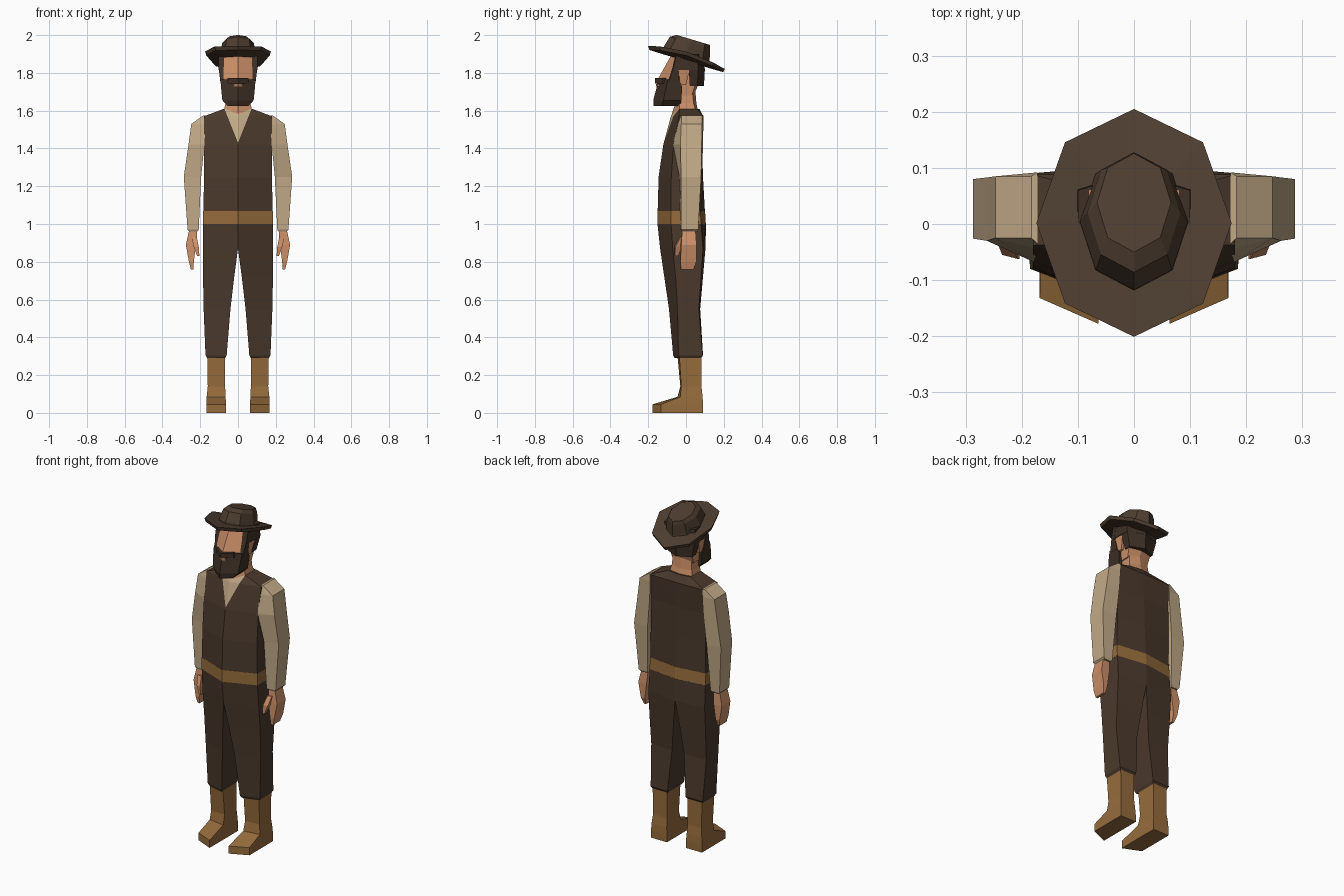
import bpy, bmesh, math
from mathutils import Vector


def material(name, r, g, b):
    lin = [((c / 255 + 0.055) / 1.055) ** 2.4 for c in (r, g, b)]
    m = bpy.data.materials.new(name)
    m.diffuse_color = (*lin, 1)
    return m


CLOTH = material("dark brown cloth", 74, 57, 44)
HAT = material("hat brown", 77, 61, 48)
HAIR = material("hair brown", 62, 48, 38)
LEATHER = material("tan leather", 150, 108, 60)
SHIRT = material("cream shirt", 194, 170, 136)
SKIN = material("skin", 204, 143, 104)
LIPS = material("lips", 160, 115, 85)


def finish(name, bm, mats, mirror):
    me = bpy.data.meshes.new(name)
    bm.to_mesh(me)
    bm.free()
    for m in mats:
        me.materials.append(m)
    ob = bpy.data.objects.new(name, me)
    bpy.context.collection.objects.link(ob)
    if mirror:
        ob.modifiers.new("Mirror", 'MIRROR')
    return ob


def loft(rings):
    """Skin closed rings of 3D points, cap both ends, drop faces on the mirror plane."""
    bm = bmesh.new()
    vs = [[bm.verts.new(p) for p in r] for r in rings]
    n = len(vs[0])
    for a, b in zip(vs, vs[1:]):
        for i in range(n):
            j = (i + 1) % n
            bm.faces.new((a[i], a[j], b[j], b[i]))
    bm.faces.new(vs[0][::-1])
    bm.faces.new(vs[-1])
    bmesh.ops.recalc_face_normals(bm, faces=bm.faces)
    inner = [f for f in bm.faces if all(abs(v.co.x) < 1e-4 for v in f.verts)]
    bmesh.ops.delete(bm, geom=inner, context='FACES')
    return bm


def half_rings(rows):
    """row = z, inner x, outer x, then y of inner front, outer front, outer back, inner back"""
    return [[(xi, a, z), (xo, b, z), (xo, c, z), (xi, d, z)]
            for z, xi, xo, a, b, c, d in rows]


def half_part(name, mat, rows):
    return finish(name, loft(half_rings(rows)), [mat], True)


# vest, with the V-shaped shirt opening cut into its front
bm = loft(half_rings([
    (1.07, 0, .183, -.15, -.08, .075, .10),
    (1.25, 0, .180, -.145, -.078, .075, .09),
    (1.42, 0, .180, -.12, -.065, .075, .085),
    (1.57, 0, .180, -.08, -.038, .088, .092),
    (1.61, 0, .075, -.062, -.035, .06, .07)]))
tip, cut = Vector((0, 0, 1.43)), Vector((.18, 0, -.072))
bmesh.ops.bisect_plane(bm, geom=bm.verts[:] + bm.edges[:] + bm.faces[:],
                       plane_co=tip, plane_no=cut)
for f in bm.faces:
    c = f.calc_center_median()
    f.material_index = int((c - tip).dot(cut) < 0 and c.y < -.03)
finish("vest", bm, [CLOTH, SHIRT], True)

# belt, trousers, boots
half_part("belt", LEATHER, [
    (1.0, 0, .185, -.152, -.08, .08, .105),
    (1.07, 0, .184, -.151, -.08, .076, .101)])
half_part("trousers", CLOTH, [
    (.29, .068, .163, -.06, -.035, .08, .08),
    (.305, .06, .172, -.068, -.04, .088, .09),
    (.55, .04, .182, -.09, -.045, .068, .075),
    (.72, .02, .185, -.115, -.055, .08, .09),
    (.87, 0, .186, -.137, -.07, .09, .103),
    (1.0, 0, .184, -.151, -.079, .08, .106)])
half_part("boots", LEATHER, [
    (0, .063, .168, -.178, -.132, .09, .09),
    (.045, .063, .168, -.178, -.132, .09, .09),
    (.085, .066, .166, -.045, -.03, .088, .088),
    (.14, .068, .160, -.03, -.025, .082, .082),
    (.30, .068, .163, -.045, -.035, .082, .082)])

# arms
half_part("sleeves", SHIRT, [
    (.96, .215, .258, -.022, -.022, .06, .06),
    (.97, .208, .267, -.028, -.026, .065, .065),
    (1.25, .195, .287, -.035, -.026, .08, .085),
    (1.42, .178, .262, -.068, -.03, .083, .09),
    (1.53, .172, .247, -.045, -.025, .085, .092),
    (1.575, .172, .183, -.035, -.025, .085, .092)])
half_part("hands", SKIN, [
    (.76, .236, .250, -.028, -.025, .04, .04),
    (.80, .234, .260, -.032, -.03, .055, .055),
    (.89, .222, .276, -.03, -.025, .056, .056),
    (.97, .215, .258, -.02, -.02, .05, .05)])
half_part("thumbs", SKIN, [
    (.83, .204, .216, -.062, -.06, -.04, -.04),
    (.88, .208, .235, -.062, -.055, -.025, -.025),
    (.93, .218, .245, -.035, -.03, -.005, -.005)])

# neck and head
half_part("neck", SKIN, [
    (1.585, 0, .078, -.075, -.035, .055, .066),
    (1.64, 0, .066, -.055, -.035, .04, .055),
    (1.76, 0, .058, -.05, -.035, .03, .045)])
half_part("head", SKIN, [
    (1.68, 0, .07, -.13, -.09, .03, .04),
    (1.77, 0, .078, -.147, -.09, .06, .08),
    (1.90, 0, .080, -.075, -.045, .06, .08)])
half_part("ears", SKIN, [
    (1.735, .06, .088, -.035, -.03, .0, .0),
    (1.82, .06, .100, -.045, -.04, .02, .02)])

# beard, moustache, mouth
half_part("beard", HAIR, [
    (1.625, 0, .055, -.172, -.13, -.03, -.03),
    (1.655, 0, .083, -.173, -.12, -.025, -.025),
    (1.725, 0, .090, -.155, -.105, -.02, -.02),
    (1.765, 0, .093, -.150, -.095, -.035, -.035)])
half_part("moustache", HAIR, [
    (1.745, 0, .060, -.163, -.125, -.10, -.10),
    (1.772, 0, .055, -.165, -.125, -.10, -.10)])
half_part("mouth", LIPS, [
    (1.728, 0, .024, -.159, -.147, -.14, -.145),
    (1.742, 0, .018, -.158, -.148, -.14, -.145)])

# hair cap above the ears, back of the hair, sideburns
half_part("hair_cap", HAIR, [
    (1.815, 0, .103, .0, .0, .065, .10),
    (1.816, 0, .103, -.055, -.06, .065, .10),
    (1.90, 0, .100, -.055, -.05, .06, .09)])
half_part("hair_back", HAIR, [
    (1.73, 0, .080, .035, .02, .06, .095),
    (1.82, 0, .103, .03, .015, .065, .10)])
half_part("sideburns", HAIR, [
    (1.75, .074, .093, -.097, -.09, -.035, -.035),
    (1.83, .074, .103, -.072, -.067, -.04, -.04),
    (1.90, .074, .103, -.055, -.05, -.03, -.03)])


# hat: tilted octagon rings, higher at the front; the brim sides curl up
def hat_ring(rx, ry, cy, z, curl=0):
    pts = []
    for i in range(8):
        a = i * math.pi / 4
        y = cy + ry * math.sin(a)
        pts.append((rx * math.cos(a), y, z - .3 * y + curl * math.cos(a) ** 2))
    return pts


finish("hat_brim", loft([
    hat_ring(.09, .11, .01, 1.862, .005),
    hat_ring(.168, .195, .002, 1.863, .03),
    hat_ring(.174, .203, .002, 1.882, .032),
    hat_ring(.098, .124, .004, 1.895, .005)]), [HAT], False)
finish("hat_crown", loft([
    hat_ring(.098, .124, .004, 1.88),
    hat_ring(.096, .121, .004, 1.905),
    hat_ring(.083, .107, .021, 1.965),
    hat_ring(.066, .088, .038, 1.986)]), [HAT], False)
